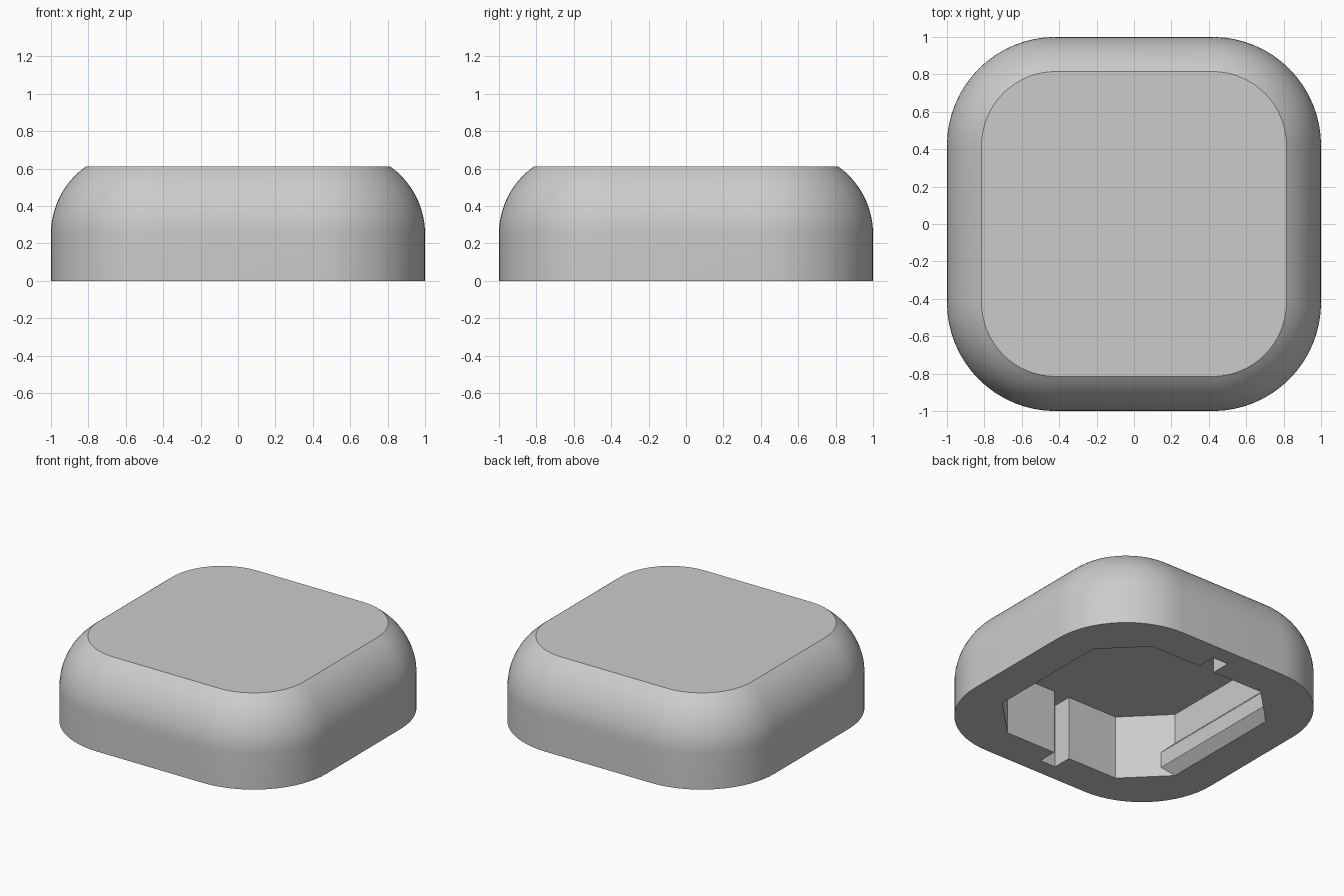
import bpy, bmesh, math

if "Cube" in bpy.data.objects:
    bpy.data.objects.remove(bpy.data.objects["Cube"])

HALF, CORNER = 1.0, 0.58      # half width and plan corner radius
WALL, TOP = 0.25, 0.61        # end of straight wall, flat top height
ROUND = 0.443                 # radius of the shoulder arc
CAVITY, DIAG = 0.735, 1.195   # cavity half width, x + y on its diagonal sides
SLOT_X, SLOT_Y = 0.062, 0.875 # half width and reach of the end slots

grey = bpy.data.materials.new("grey")
grey.diffuse_color = (0.6, 0.6, 0.6, 1)
grey.use_nodes = True
grey.node_tree.nodes["Principled BSDF"].inputs["Base Color"].default_value = grey.diffuse_color


def rounded_ring(inset, z, steps=16):
    """Rounded square outline, moved inwards by inset."""
    c, r, pts = HALF - CORNER, CORNER - inset, []
    for q, (sx, sy) in enumerate([(1, 1), (-1, 1), (-1, -1), (1, -1)]):
        for i in range(steps + 1):
            a = math.pi / 2 * (q + i / steps)
            pts.append((sx * c + r * math.cos(a), sy * c + r * math.sin(a), z))
    return pts


def cavity_ring(w, z):
    """Octagon with two end slots; w is the half width between the rails."""
    quarter = [(w, DIAG - w), (DIAG - CAVITY, CAVITY),
               (SLOT_X, CAVITY), (SLOT_X, SLOT_Y)]
    half = quarter + [(-x, y) for x, y in reversed(quarter)]
    return [(x, y, z) for x, y in half + [(-x, -y) for x, y in half]]


bm = bmesh.new()


def loft(rings):
    """Skin a stack of closed outlines, close the last, return the first."""
    loops = [[bm.verts.new(p) for p in ring] for ring in rings]
    for a, b in zip(loops, loops[1:]):
        for i in range(len(a)):
            j = (i + 1) % len(a)
            bm.faces.new((a[i], a[j], b[j], b[i]))
    bm.faces.new(loops[-1])
    return loops[0]


# Outer shell: straight wall, then shoulder arc up to the flat top
sweep = math.asin((TOP - WALL) / ROUND)
shell = [rounded_ring(0, 0)]
for k in range(15):
    a = sweep * k / 14
    shell.append(rounded_ring(ROUND * (1 - math.cos(a)), WALL + ROUND * math.sin(a)))
outer = loft(shell)

# Underside cavity with a bevelled snap rail along both sides
inner = loft([cavity_ring(w, z) for w, z in
              [(CAVITY, 0), (0.67, 0.065), (0.67, 0.178), (CAVITY, 0.243), (CAVITY, 0.46)]])

# Flat base rim between the shell and the cavity
edges = [bm.edges.get((l[i - 1], l[i])) for l in (outer, inner) for i in range(len(l))]
bmesh.ops.triangle_fill(bm, use_beauty=True, use_dissolve=False, edges=edges,
                        normal=(0, 0, -1))
bmesh.ops.recalc_face_normals(bm, faces=bm.faces)

mesh = bpy.data.meshes.new("hollow_cap")
bm.to_mesh(mesh)
bm.free()
mesh.materials.append(grey)
cap = bpy.data.objects.new("hollow_cap", mesh)
bpy.context.collection.objects.link(cap)
bpy.context.view_layer.objects.active = cap
cap.select_set(True)
bpy.ops.object.shade_smooth_by_angle(angle=math.radians(30))
